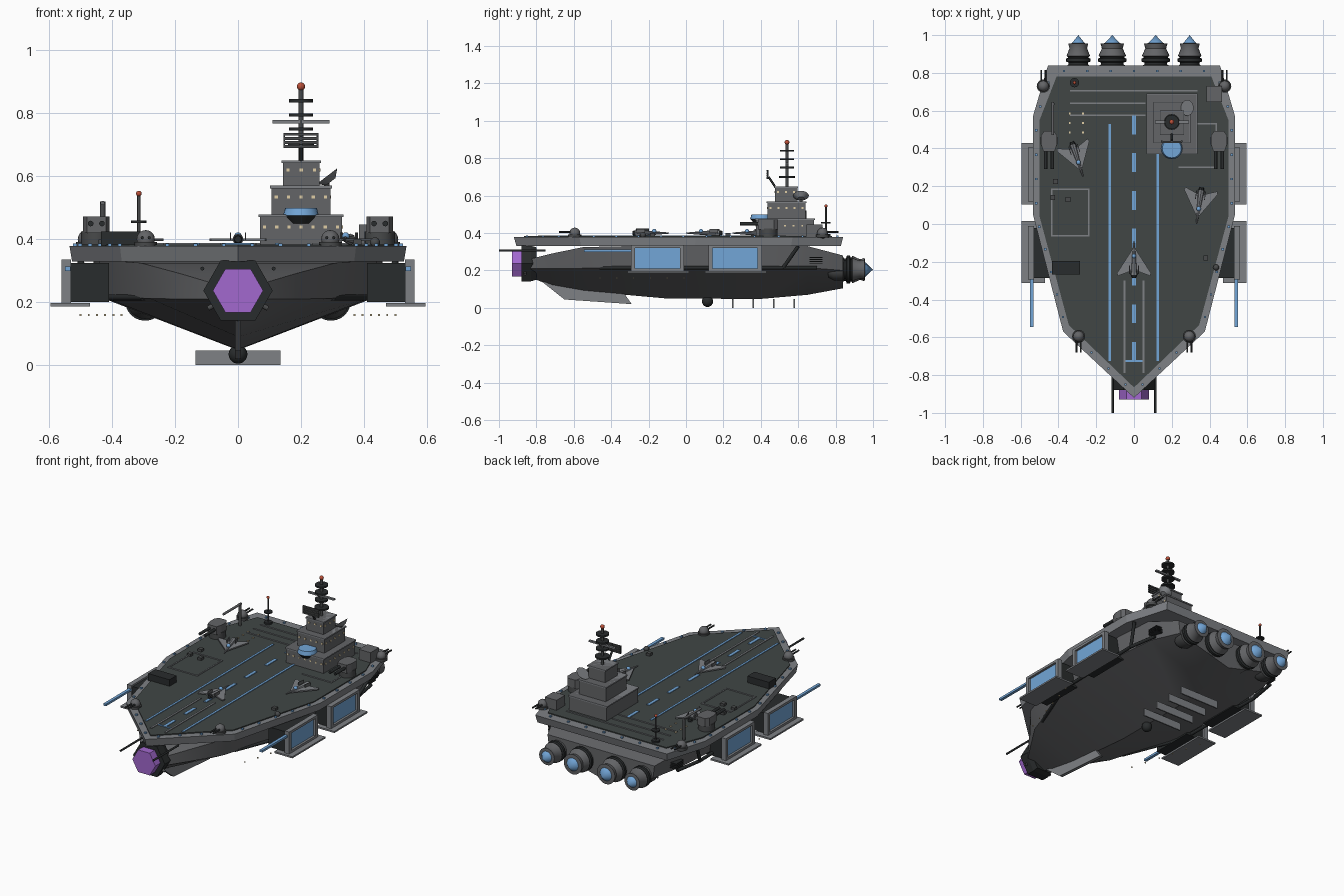
import bpy, bmesh, math
from mathutils import Vector, Matrix

if "Cube" in bpy.data.objects:
    bpy.data.objects.remove(bpy.data.objects["Cube"])

def mat(name, r, g, b):
    m = bpy.data.materials.new(name)
    m.diffuse_color = (r, g, b, 1)
    m.use_nodes = True
    m.node_tree.nodes["Principled BSDF"].inputs["Base Color"].default_value = m.diffuse_color
    return m

HULL = mat("hull_grey", .125, .128, .135)
LIGHT = mat("light_grey", .21, .22, .235)
DECK = mat("deck_dark", .052, .062, .06)
BLACK = mat("near_black", .022, .025, .026)
GUN = mat("gunmetal", .065, .068, .07)
BLUE = mat("glow_blue", .17, .38, .68)
PURPLE = mat("bow_purple", .36, .14, .62)
RED = mat("beacon_red", .5, .08, .04)
CREAM = mat("window_cream", .75, .62, .38)

def finish(name, bm, mats, smooth=False):
    bmesh.ops.recalc_face_normals(bm, faces=bm.faces)
    me = bpy.data.meshes.new(name)
    bm.to_mesh(me)
    bm.free()
    for m in mats if isinstance(mats, list) else [mats]:
        me.materials.append(m)
    ob = bpy.data.objects.new(name, me)
    bpy.context.collection.objects.link(ob)
    if smooth:
        bpy.context.view_layer.objects.active = ob
        ob.select_set(True)
        bpy.ops.object.shade_smooth_by_angle(angle=math.radians(35))
        ob.select_set(False)
    return ob

def box(name, x, y, z, m):
    bm = bmesh.new()
    bmesh.ops.create_cube(bm, size=1)
    for v in bm.verts:
        v.co = [(a[0] + a[1]) / 2 + c * abs(a[1] - a[0]) for a, c in zip((x, y, z), v.co)]
    return finish(name, bm, m)

def rod(name, p, q, r, m, r2=None, n=12):
    p, q = Vector(p), Vector(q)
    bm = bmesh.new()
    M = Matrix.Translation((p + q) / 2) @ (q - p).to_track_quat('Z', 'Y').to_matrix().to_4x4()
    bmesh.ops.create_cone(bm, cap_ends=True, segments=n, radius1=r, radius2=r if r2 is None else r2,
                          depth=(q - p).length, matrix=M)
    return finish(name, bm, m, n > 8)

def ball(name, c, r, m):
    bm = bmesh.new()
    bmesh.ops.create_uvsphere(bm, u_segments=16, v_segments=10, radius=r, matrix=Matrix.Translation(c))
    return finish(name, bm, m, True)

def loft(name, rings, mats, rule=None, smooth=False):
    bm = bmesh.new()
    vs = [[bm.verts.new(p) for p in ring] for ring in rings]
    n = len(vs[0])
    for k in range(len(vs) - 1):
        for i in range(n):
            f = bm.faces.new((vs[k][i], vs[k][(i + 1) % n], vs[k + 1][(i + 1) % n], vs[k + 1][i]))
            f.material_index = rule(k) if rule else 0
    bm.faces.new(vs[0])
    bm.faces.new(vs[-1]).material_index = rule(len(vs) - 2) if rule else 0
    return finish(name, bm, mats, smooth)

def prism(name, pts, z0, z1, m, s0=1):
    return loft(name, [[(x * s0, y * s0, z0) for x, y in pts], [(x, y, z1) for x, y in pts]], m)

def mirrored(half):  # half outline, tip first, on +x
    return half + [(-x, y) for x, y in reversed(half) if x > 0]

# hull: y, chine half width, top half width, keel z, chine z, top z
stations = [(-.84, .09, .08, .165, .21, .26), (-.72, .17, .18, .12, .21, .29), (-.55, .28, .31, .09, .212, .325),
            (-.1, .43, .44, .05, .217, .335), (.4, .44, .46, .048, .217, .335),
            (.65, .42, .44, .07, .215, .33), (.84, .36, .37, .105, .2, .28)]
loft("hull", [[(0, y, b), (wc, y, c), (wt, y, t), (-wt, y, t), (-wc, y, c)]
              for y, wc, wt, b, c, t in stations], HULL, smooth=True)
loft("keel_fin", [[(x, -.77, .14), (x, -.65, .045), (x, -.29, .02), (x, -.34, .09)] for x in (-.01, .01)], LIGHT)
for y in (.25, .36, .47, .58):
    box("belly_plate", (-.135, .135), (y - .004, y + .004), (0, .047), LIGHT)
ball("belly_sensor", (0, .115, .035), .03, BLACK)

# flight deck slab, dark surface and edge lights
outer = mirrored([(0, -.92), (.375, -.57), (.535, .05), (.535, .57), (.455, .84)])
inner = mirrored([(0, -.865), (.345, -.535), (.5, .04), (.5, .55), (.41, .78)])
prism("deck_slab", outer, .33, .378, LIGHT, .985)
prism("deck_surface", inner, .37, .384, DECK)
mid = [(Vector(a) + Vector(b)) / 2 for a, b in zip(outer, inner)]
for a, b in zip(mid, mid[1:] + mid[:1]):
    n = max(2, round((b - a).length / .13))
    for i in range(n):
        p = a.lerp(b, (i + .5) / n)
        box("edge_light", (p.x - .006, p.x + .006), (p.y - .006, p.y + .006), (.375, .386), BLUE)

# runway markings and deck lines
def mark(x0, x1, y0, y1, m=LIGHT):
    box("deck_marking", (x0, x1), (y0, y1), (.383, .388), m)
mark(-.135, -.122, -.725, .53, BLUE)
mark(.118, .132, -.725, .38, BLUE)
mark(-.045, .045, -.73, -.72, BLUE)
for i in range(7):
    mark(-.01, .01, .475 - .2 * i, .575 - .2 * i, BLUE)
for x in (-.05, .05):
    mark(x - .006, x + .006, -.79, -.3)
for x0, x1, y in ((-.34, .335, .705), (-.34, .06, .64), (-.34, .06, .575), (.335, .44, .53), (.235, .44, .3),
                  (-.44, -.235, .183), (-.44, -.235, -.062)):
    mark(x0, x1, y - .004, y + .004)
for x, y0, y1 in ((.436, .3, .53), (-.436, -.062, .183), (-.239, -.062, .183)):
    mark(x - .004, x + .004, y0, y1)
for i in range(3):
    for x in (-.34, -.27):
        mark(x - .005, x + .005, .48 + .05 * i, .49 + .05 * i, CREAM)

# bow emitter
def hexa(r, y):
    return [(r * math.cos(i * math.pi / 3), y, .237 + r * math.sin(i * math.pi / 3)) for i in range(6)]
loft("bow_collar", [hexa(.1, -.8), hexa(.11, -.83), hexa(.11, -.88)], BLACK)
loft("bow_emitter", [hexa(.08, -.87), hexa(.08, -.93)], PURPLE)

# engines
for x, k in ((-.295, .85), (-.115, 1), (.115, 1), (.295, .85)):
    prof = [(.05, .76), (.068, .79), (.068, .84), (.06, .845), (.06, .855), (.075, .86), (.075, .875), (.065, .88),
            (.065, .885), (.073, .89), (.055, .93), (.062, .955), (.042, .957)]
    loft("engine", [[(x + r * k * math.cos(a * math.pi / 12), y, .205 + r * k * math.sin(a * math.pi / 12))
                     for a in range(24)] for r, y in prof], [GUN, BLACK, HULL],
         lambda i: 1 if 3 <= i <= 7 else 2 if i > 8 else 0, True)
    rod("engine_glow", (x, .955, .205), (x, 1, .205), .042 * k, BLUE, 0, 24)

# everything mirrored on both sides
for s in (-1, 1):
    for y0, y1 in ((-.295, -.01), (.12, .405)):  # hangar pods
        box("hangar_body", (s * .41, s * .54), (y0 + .01, y1 - .01), (.2, .325), BLACK)
        box("hangar_door", (s * .53, s * .546), (y0 + .02, y1 - .02), (.21, .32), BLUE)
        box("hangar_floor", (s * .47, s * .595), (y0 - .018, y1 + .025), (.187, .197), LIGHT)
        for z in (.196, .32):
            box("hangar_frame", (s * .53, s * .56), (y0, y1), (z, z + .015), LIGHT)
        for y in (y0, y1 - .022):
            box("hangar_frame", (s * .53, s * .56), (y, y + .022), (.196, .335), LIGHT)
    box("launch_rail", (s * .532, s * .55), (-.545, -.28), (.3, .313), BLUE)
    rod("bow_lance", (s * .113, -.75, .307), (s * .113, -1, .307), .006, BLACK)
    rod("bow_strut", (s * .06, -.86, .2), (s * .095, -.86, .18), .008, GUN)
    pipe = [(.3, -.46, .215), (.445, -.1, .215), (.46, .52, .215), (.43, .7, .215)]
    for p, q in zip(pipe, pipe[1:]):
        rod("hull_pipe", (s * p[0], *p[1:]), (s * q[0], *q[1:]), .01, BLACK)
    rod("pipe_riser", (s * .46, .52, .215), (s * .5, .6, .33), .01, BLACK)
    for i in range(4):  # stern side vent
        box("stern_vent", (s * .4, s * .445), (.66, .73), (.236 + i * .01, .241 + i * .01), BLACK)
    for i in range(6):  # guide lights
        x, y = s * (.37 + .026 * i), -.46 + .09 * i
        box("guide_light", (x - .003, x + .003), (y - .003, y + .003), (.157, .163), CREAM)
    # heavy turret
    x = s * .45
    rod("turret_base", (x, .44, .38), (x, .44, .425), .048, GUN, n=16)
    prism("turret_house", [(x - .03, .385), (x + .03, .385), (x + .042, .42), (x + .042, .47), (x + .025, .492),
                           (x - .025, .492), (x - .042, .47), (x - .042, .42)], .42, .472, HULL)
    for d in (-.018, .018):
        rod("turret_barrel", (x + d, .4, .45), (x + d, .29, .45), .009, BLACK)
    # light ball turrets
    for bx, by, d in ((.293, -.595, -1), (.48, .73, 1)):
        rod("gun_ring", (s * bx, by, .375), (s * bx, by, .392), .035, GUN, n=16)
        ball("gun_ball", (s * bx, by, .4), .029, HULL)
        for e in (-.011, .011):
            rod("gun_barrel", (s * bx + e, by, .405), (s * bx + e, by + d * .085, .405), .005, BLACK)

# command tower
tiers = [(.065, .335, .37, .69, .38, .478), (.102, .298, .43, .645, .478, .57), (.138, .264, .47, .6, .57, .65)]
for x0, x1, y0, y1, z0, z1 in tiers:
    box("tower_tier", (x0 + .005, x1 - .005), (y0 + .005, y1 - .005), (z0, z1), HULL)
    box("tower_ledge", (x0, x1), (y0, y1), (z1 - .008, z1), LIGHT)
    n = round((x1 - x0) / .04)
    for i in range(n):
        x, z = x0 + (i + .5) * (x1 - x0) / n, (z0 + z1) / 2 + .01
        box("tower_window", (x - .005, x + .005), (y0 + .002, y0 + .01), (z - .005, z + .005), CREAM)
        y = y0 + (i + .5) * (y1 - y0) / n
        box("tower_window", (x1 - .01, x1 - .002), (y - .005, y + .005), (z - .005, z + .005), CREAM)
rod("bridge_base", (.2, .4, .45), (.2, .4, .475), .035, BLACK, .055, 20)
rod("bridge_glass", (.2, .4, .475), (.2, .4, .5), .057, BLUE, .05, 20)
rod("mast", (.2, .54, .65), (.2, .54, .88), .008, GUN)
for z, r in ((.7, .042), (.75, .038), (.795, .038), (.84, .038)):
    rod("mast_disc", (.2, .54, z - .005), (.2, .54, z + .005), r, BLACK, n=16)
box("mast_yard", (.11, .29), (.533, .547), (.768, .778), LIGHT)
ball("mast_beacon", (.2, .54, .885), .013, RED)
for i in range(4):
    box("radar_bar", (.145, .255), (.43, .44), (.69 + .013 * i, .699 + .013 * i), GUN)
for x in (.147, .2, .253):
    box("radar_post", (x - .003, x + .003), (.434, .442), (.69, .738), BLACK)
rod("radar_stem", (.2, .475, .65), (.2, .442, .7), .006, BLACK)
rod("dish_stem", (.28, .615, .56), (.285, .615, .59), .008, GUN)
rod("dish", (.295, .615, .583), (.282, .615, .6), .018, LIGHT, .042, 20)

# deck equipment
box("aft_locker", (.385, .465), (.645, .73), (.38, .447), HULL)
box("deck_container", (-.435, -.287), (-.267, -.197), (.38, .425), BLACK)
for x, y in ((-.415, .225), (.38, -.18), (-.43, .14), (-.35, .13)):
    box("deck_crate", (x - .013, x + .013), (y - .013, y + .013), (.38, .4), GUN)
ball("sensor_dome", (.435, -.23, .39), .016, GUN)
rod("crane_post", (-.43, .635, .38), (-.43, .635, .52), .009, GUN)
rod("crane_arm", (-.43, .645, .515), (-.43, .47, .515), .007, HULL)
rod("antenna_base", (-.315, .748, .38), (-.315, .748, .395), .024, BLACK)
rod("antenna", (-.315, .748, .38), (-.315, .748, .545), .005, GUN)
rod("antenna_disc", (-.315, .748, .452), (-.315, .748, .459), .025, BLACK)
ball("antenna_beacon", (-.315, .748, .545), .009, RED)

# parked fighters, nose toward -y
for x, y, a in ((-.3, .345, 18), (.345, .1, -8), (0, -.19, 180)):
    parts = [rod("fighter_body", (0, .08, .012), (0, -.1, .012), .018, LIGHT, .003, 8),
             prism("fighter_wing", mirrored([(0, -.07), (.09, .07), (.085, .085), (.02, .06)]), .006, .014, LIGHT),
             ball("fighter_canopy", (0, -.02, .022), .012, BLUE),
             rod("fighter_exhaust", (0, .08, .012), (0, .095, .012), .015, BLACK, .011, 8)]
    for s in (-1, 1):
        parts.append(box("fighter_tail", (s * .022, s * .026), (.03, .075), (.01, .033), HULL))
    for p in parts:
        p.matrix_world = Matrix.Translation((x, y, .388)) @ Matrix.Rotation(math.radians(a), 4, 'Z')
